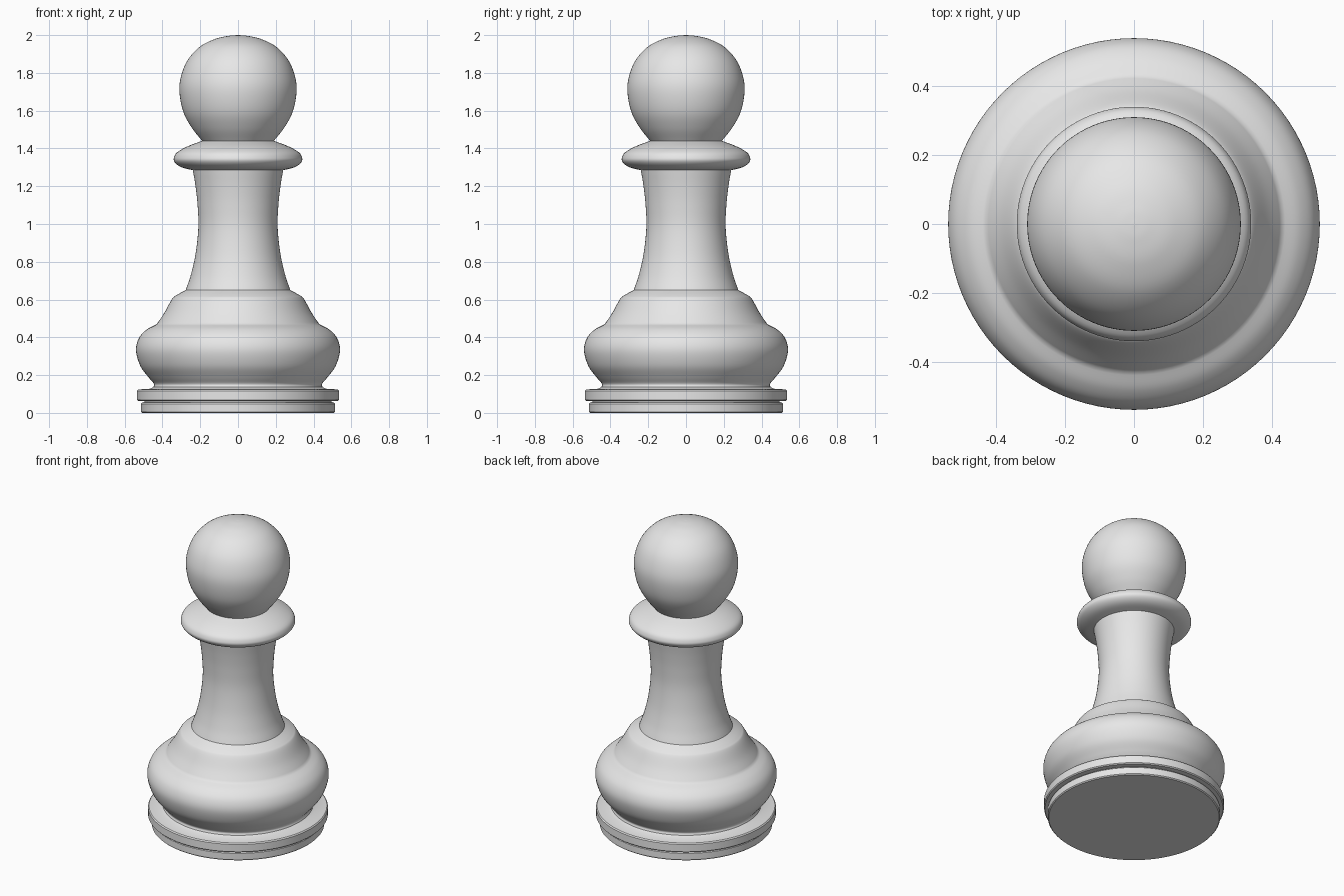
import bpy, bmesh, math
from mathutils import Vector

if "Cube" in bpy.data.objects:
    bpy.data.objects.remove(bpy.data.objects["Cube"])

SEGMENTS = 96

grey = bpy.data.materials.new("plain grey")
grey.diffuse_color = (0.8, 0.8, 0.8, 1.0)
grey.use_nodes = True
grey.node_tree.nodes["Principled BSDF"].inputs["Base Color"].default_value = grey.diffuse_color


def smooth_profile(points, steps=6):
    """Catmull-Rom curve through (radius, height) points."""
    p = [Vector(q) for q in points]
    p = [2 * p[0] - p[1]] + p + [2 * p[-1] - p[-2]]
    out = []
    for a, b, c, d in zip(p, p[1:], p[2:], p[3:]):
        for k in range(steps):
            t = k / steps
            out.append(0.5 * (2 * b + (c - a) * t + (2 * a - 5 * b + 4 * c - d) * t * t
                              + (3 * b - a - 3 * c + d) * t ** 3))
    out.append(p[-2])
    return [(max(q.x, 0.0), q.y) for q in out]


def lathe(name, profile):
    """Turn a bottom-to-top profile around the z axis."""
    bm = bmesh.new()
    rings = []
    for r, z in profile:
        if r < 1e-4:
            rings.append([bm.verts.new((0, 0, z))] * SEGMENTS)
        else:
            angles = [2 * math.pi * i / SEGMENTS for i in range(SEGMENTS)]
            rings.append([bm.verts.new((r * math.cos(a), r * math.sin(a), z)) for a in angles])
    for low, high in zip(rings, rings[1:]):
        for i in range(SEGMENTS):
            j = (i + 1) % SEGMENTS
            corners = list(dict.fromkeys((low[i], low[j], high[j], high[i])))
            bm.faces.new(corners)
    mesh = bpy.data.meshes.new(name)
    bm.to_mesh(mesh)
    bm.free()
    mesh.materials.append(grey)
    obj = bpy.data.objects.new(name, mesh)
    bpy.context.collection.objects.link(obj)
    bpy.ops.object.select_all(action='DESELECT')
    obj.select_set(True)
    bpy.context.view_layer.objects.active = obj
    bpy.ops.object.shade_smooth_by_angle(angle=math.radians(32))
    return obj


# Foot: two stacked discs with a thin groove between them
lathe("lower_foot_disc", [(0, 0), (0.507, 0), (0.513, 0.006), (0.513, 0.048),
                          (0.507, 0.055), (0.495, 0.057)])
lathe("upper_foot_disc", [(0.495, 0.057), (0.495, 0.063), (0.529, 0.063), (0.535, 0.069),
                          (0.535, 0.117), (0.529, 0.124), (0.465, 0.128), (0.448, 0.136)])

# Bulging body with a sloping shoulder
bulge = smooth_profile([(0.448, 0.136), (0.446, 0.155), (0.475, 0.19), (0.518, 0.25),
                        (0.54, 0.33), (0.525, 0.395), (0.485, 0.44), (0.43, 0.47)])
shoulder = smooth_profile([(0.43, 0.47), (0.39, 0.53), (0.35, 0.602), (0.328, 0.622),
                           (0.277, 0.65)])
lathe("body", bulge + shoulder[1:])

# Waisted stem
lathe("stem", smooth_profile([(0.277, 0.65), (0.25, 0.73), (0.225, 0.84), (0.21, 0.98),
                              (0.214, 1.1), (0.225, 1.2), (0.239, 1.285)]))

# Collar
lathe("collar", smooth_profile([(0.239, 1.285), (0.29, 1.297), (0.32, 1.312), (0.338, 1.332),
                                (0.339, 1.352), (0.322, 1.38), (0.265, 1.412),
                                (0.19, 1.44)], 4))

# Ball head
lathe("head", smooth_profile([(0.19, 1.44), (0.245, 1.51), (0.29, 1.595), (0.31, 1.7),
                              (0.301, 1.785), (0.265, 1.87), (0.2, 1.94), (0.12, 1.98),
                              (0.05, 1.996), (0, 2.0)]))
